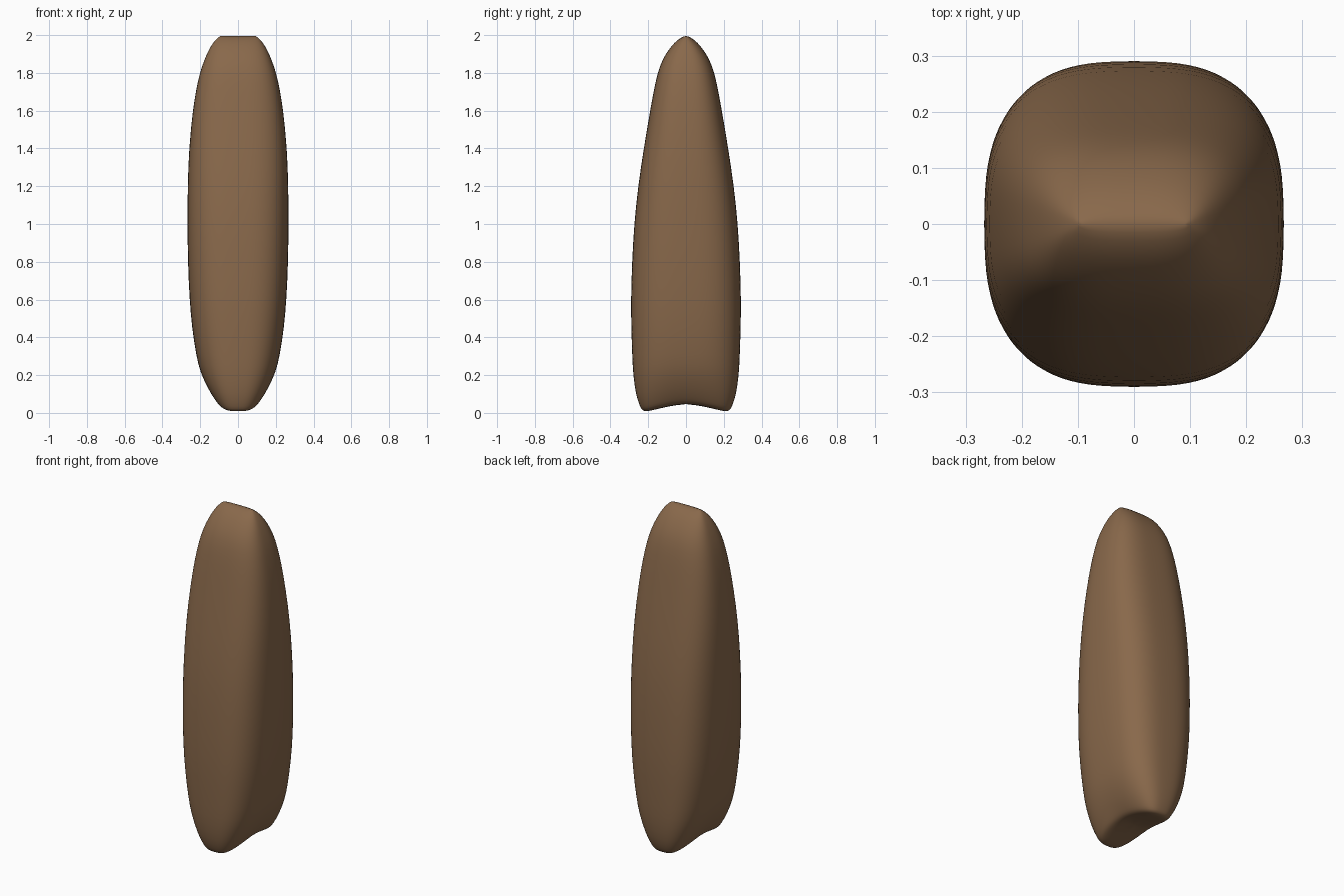
import bpy, bmesh, math

if "Cube" in bpy.data.objects:
    bpy.data.objects.remove(bpy.data.objects["Cube"])

SIDES = 48
# cross-sections: height, half width in x, half depth in y
SECTIONS = [
    (0.00, 0.035, 0.08), (0.00, 0.07, 0.17), (0.005, 0.095, 0.222),
    (0.02, 0.112, 0.237), (0.05, 0.13, 0.25), (0.10, 0.158, 0.266),
    (0.20, 0.200, 0.28), (0.30, 0.222, 0.285), (0.45, 0.244, 0.29),
    (0.60, 0.257, 0.292), (0.80, 0.266, 0.286), (1.00, 0.268, 0.275),
    (1.20, 0.267, 0.254), (1.40, 0.260, 0.224), (1.60, 0.240, 0.190),
    (1.70, 0.224, 0.172), (1.80, 0.203, 0.151), (1.87, 0.178, 0.125),
    (1.92, 0.156, 0.094), (1.96, 0.132, 0.062), (1.985, 0.110, 0.030),
    (2.00, 0.085, 0.0),
]


def rounded(v, n=2.85):
    return math.copysign(abs(v) ** (2 / n), v) if abs(v) > 1e-9 else 0.0


def lift(y, z):
    # shallow groove running across the underside
    fade = max(0.0, 1 - z / 0.45) ** 2
    return 0.047 * max(0.0, 1 - (abs(y) / 0.22) ** 1.6) * fade


bm = bmesh.new()
rings = []
for z, a, b in SECTIONS:
    ring = []
    for i in range(SIDES):
        t = 2 * math.pi * i / SIDES
        x, y = a * rounded(math.cos(t)), b * rounded(math.sin(t))
        ring.append(bm.verts.new((x, y, z + lift(y, z))))
    rings.append(ring)
for low, high in zip(rings, rings[1:]):
    for i in range(SIDES):
        j = (i + 1) % SIDES
        bm.faces.new((low[i], low[j], high[j], high[i]))
# underside centre
hub = bm.verts.new((0, 0, lift(0, 0)))
for i in range(SIDES):
    bm.faces.new((hub, rings[0][(i + 1) % SIDES], rings[0][i]))
# close the top ridge
bmesh.ops.remove_doubles(bm, verts=bm.verts, dist=1e-5)
bmesh.ops.recalc_face_normals(bm, faces=bm.faces)

mesh = bpy.data.meshes.new("tapered_body")
bm.to_mesh(mesh)
bm.free()
body = bpy.data.objects.new("tapered_body", mesh)
bpy.context.collection.objects.link(body)
for p in mesh.polygons:
    p.use_smooth = True
sub = body.modifiers.new("smooth", 'SUBSURF')
sub.levels = sub.render_levels = 1

brown = bpy.data.materials.new("brown")
brown.diffuse_color = (0.25, 0.14, 0.07, 1)
brown.use_nodes = True
brown.node_tree.nodes["Principled BSDF"].inputs["Base Color"].default_value = brown.diffuse_color
mesh.materials.append(brown)
